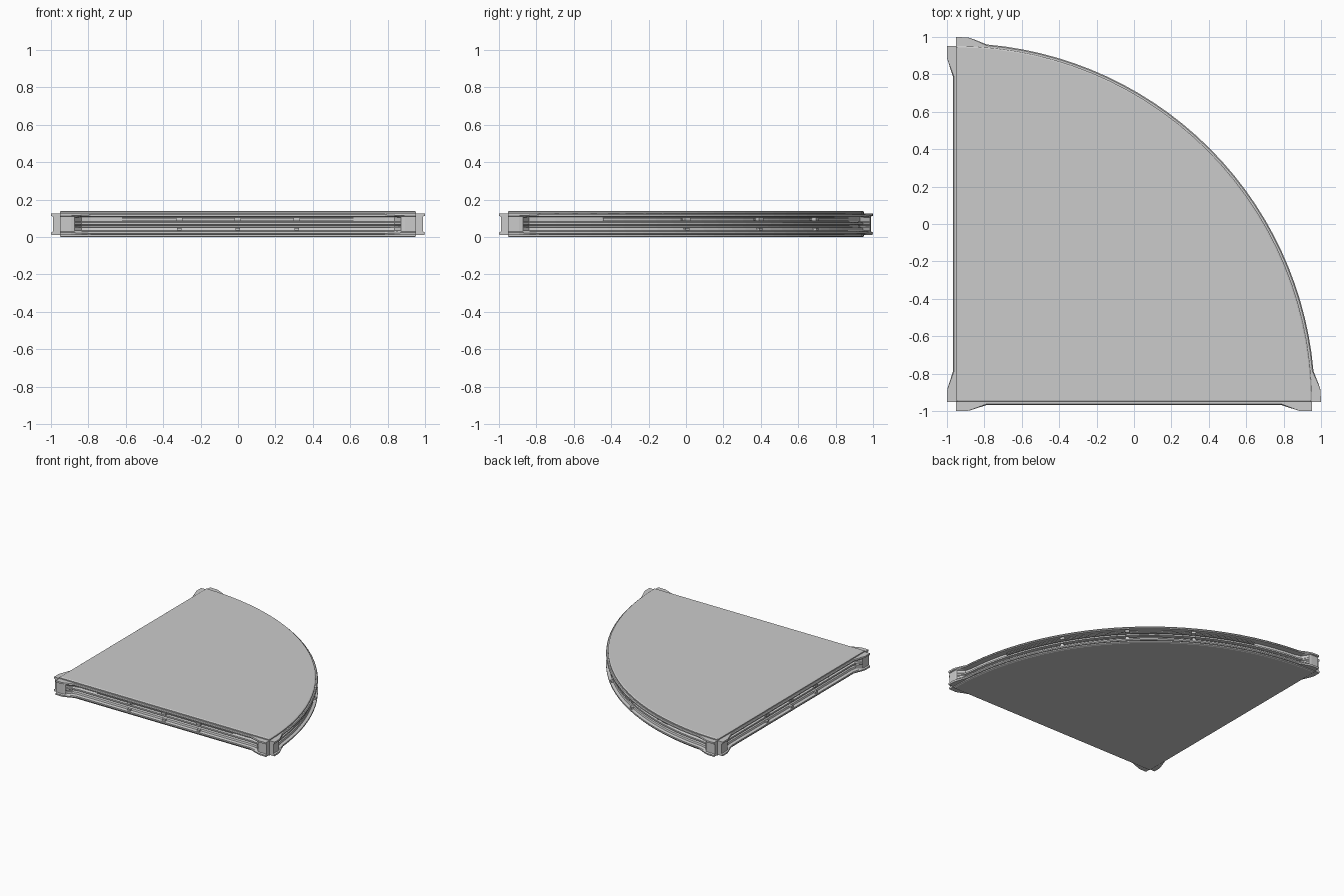
import bpy, bmesh, math

if "Cube" in bpy.data.objects:
    bpy.data.objects.remove(bpy.data.objects["Cube"])

C, R = -0.953, 1.905          # inner corner coordinate and slab radius
ARC_N = 28

# Each side maps (distance along, outward offset) to x, y
def front(u, o): return (C + u, C - o)
def left(u, o): return (C - o, C + u)
def arc(u, o): return (C + (R + o) * math.cos(u / R), C + (R + o) * math.sin(u / R))
SIDES = {"front": (front, R, 1), "left": (left, R, 1), "curved": (arc, R * math.pi / 2, ARC_N)}

def make(name, bm):
    bmesh.ops.recalc_face_normals(bm, faces=bm.faces)
    me = bpy.data.meshes.new(name)
    bm.to_mesh(me)
    bm.free()
    ob = bpy.data.objects.new(name, me)
    bpy.context.collection.objects.link(ob)
    return ob

def loft(bm, rings):
    """Closed cross-sections joined into a capped solid."""
    vs = [[bm.verts.new(p) for p in r] for r in rings]
    n = len(vs[0])
    for a, b in zip(vs, vs[1:]):
        for i in range(n):
            bm.faces.new((a[i], a[(i + 1) % n], b[(i + 1) % n], b[i]))
    bm.faces.new(vs[0])
    bm.faces.new(vs[-1][::-1])

# Quarter-circle slabs, with a fine chamfer on the outer edge
def outline(inset, z):
    c, r = C + inset, R - inset
    end = math.sqrt(r * r - inset * inset)
    a0 = math.asin(inset / r)
    pts = [(c, c, z)]
    for i in range(ARC_N + 1):
        a = a0 + (math.pi / 2 - 2 * a0) * i / ARC_N
        pts.append((C + r * math.cos(a), C + r * math.sin(a), z))
    return pts

bm = bmesh.new()
loft(bm, [outline(0.0, 0.122), outline(0.0, 0.135), outline(0.008, 0.14)])
make("top_slab", bm)
bm = bmesh.new()
loft(bm, [outline(0.008, 0.0), outline(0.0, 0.004), outline(0.0, 0.016)])
make("bottom_slab", bm)

# Side wall profile rows: corner bracket (offset, z), middle (offset, z), in groove?
ROWS = [
    ((-.05, .013), (-.05, .013), 0),
    ((.045, .010), (.009, .013), 0),
    ((.047, .024), (.015, .020), 0),
    ((.037, .030), (.015, .031), 0),
    ((.037, .034), (-.008, .036), 1),
    ((.037, .050), (-.012, .050), 1),
    ((.037, .056), (-.030, .054), 1),
    ((.037, .062), (-.030, .062), 1),
    ((.037, .066), (-.008, .066), 1),
    ((.037, .078), (-.008, .078), 1),
    ((.037, .084), (-.030, .084), 1),
    ((.037, .104), (-.030, .108), 1),
    ((.037, .110), (.015, .111), 0),
    ((.047, .114), (.015, .120), 0),
    ((.047, .127), (.009, .126), 0),
    ((-.05, .126), (-.05, .126), 0),
]
# Stations: distance from corner, bracket flare, groove depth
ENDS = [(0, 1, 0), (.06, 1, 0), (.08, .85, 0), (.115, .5, .8), (.165, 0, 1)]

def wall_ring(fn, u, flare, groove):
    ring = []
    for (bo, bz), (mo, mz), g in ROWS:
        w = 1 - groove if g else flare
        if g:
            bo = .015 + (bo - .015) * flare
        o, z = mo + (bo - mo) * w, mz + (bz - mz) * w
        ring.append((*fn(u, o), z))
    return ring

def bar(bm, fn, u0, u1, o0, o1, z0, z1, seg):
    rings = []
    for i in range(seg + 1):
        u = u0 + (u1 - u0) * i / seg
        rings.append([(*fn(u, o), z) for o, z in ((o0, z0), (o1, z0), (o1, z1), (o0, z1))])
    loft(bm, rings)

for side, (fn, L, n) in SIDES.items():
    # Side wall with flared corner brackets and a long groove
    lo = ENDS[-1][0]
    mids = [(lo + (L - 2 * lo) * i / n, 0, 1) for i in range(1, n)]
    stations = ENDS + mids + [(L - u, f, g) for u, f, g in reversed(ENDS)]
    bm = bmesh.new()
    loft(bm, [wall_ring(fn, *s) for s in stations])
    make(side + "_wall", bm)

    # Vent slats in the upper part of the groove
    bm = bmesh.new()
    seg = max(1, n * 2 // 3)
    for z in (.089, .096, .103):
        bar(bm, fn, L * .175, L * .825, -.032, -.012, z, z + .003, seg)
    make(side + "_vent_slats", bm)

    # Small clips in two rows
    bm = bmesh.new()
    for f in (-.165, 0, .165):
        m = L * (.5 + f)
        bar(bm, fn, m - .017, m + .017, -.034, .010, .086, .104, 1)
        bar(bm, fn, m - .012, m + .012, -.034, .010, .034, .049, 1)
    make(side + "_clips", bm)
